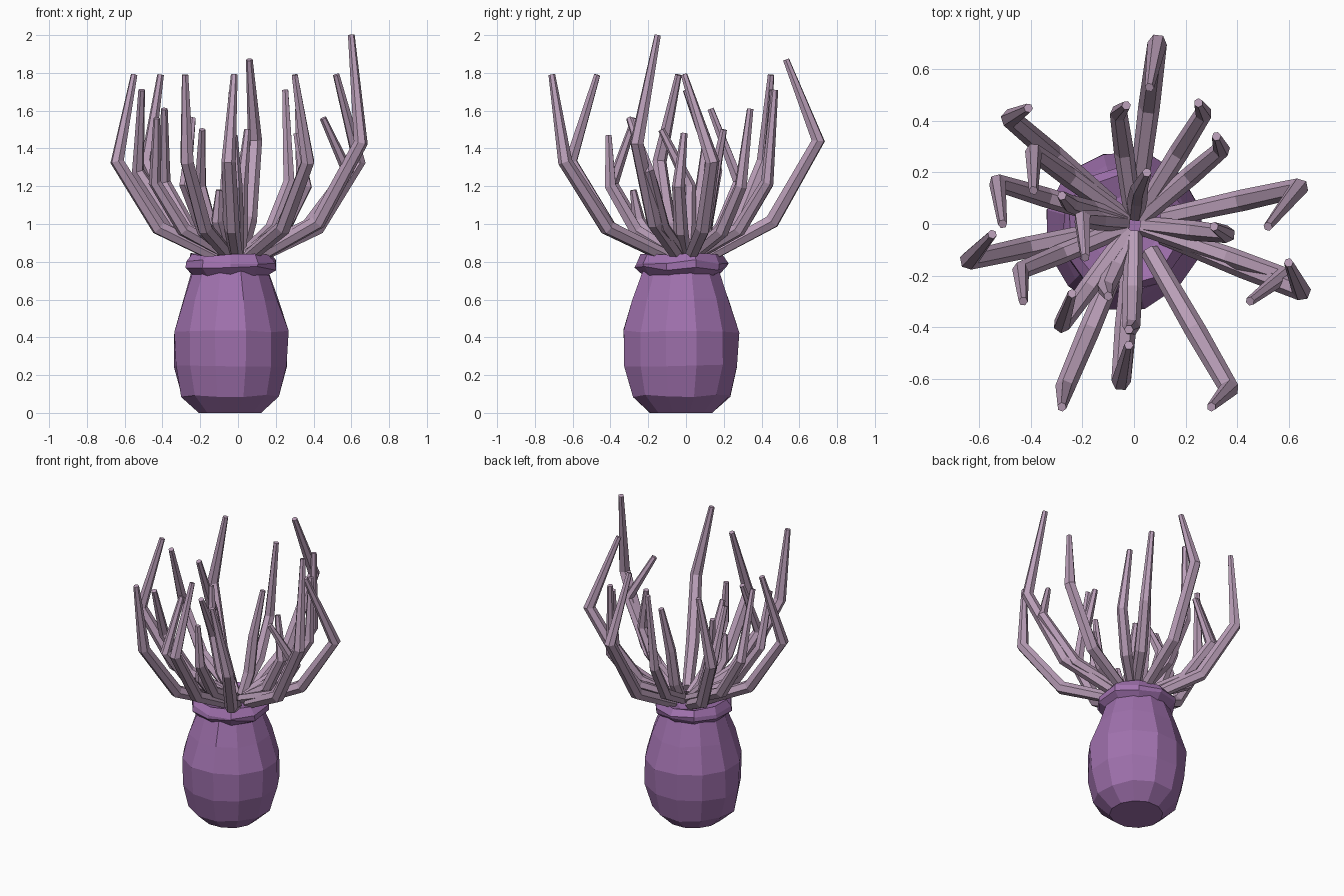
import bpy, bmesh, math, random
from mathutils import Vector

if "Cube" in bpy.data.objects:
    bpy.data.objects.remove(bpy.data.objects["Cube"])

random.seed(4)


def material(name, rgb):
    m = bpy.data.materials.new(name)
    m.diffuse_color = (*rgb, 1)
    m.use_nodes = True
    m.node_tree.nodes["Principled BSDF"].inputs["Base Color"].default_value = m.diffuse_color
    return m


PURPLE = material("purple", (0.35, 0.165, 0.42))
MAUVE = material("pale mauve", (0.49, 0.345, 0.48))


def skin_rings(name, rings, mat):
    """Bridge equal rings of points and cap both ends."""
    bm = bmesh.new()
    loops = [[bm.verts.new(p) for p in ring] for ring in rings]
    n = len(loops[0])
    for a, b in zip(loops, loops[1:]):
        for i in range(n):
            j = (i + 1) % n
            bm.faces.new((a[i], a[j], b[j], b[i]))
    bm.faces.new(loops[0][::-1])
    bm.faces.new(loops[-1])
    bmesh.ops.recalc_face_normals(bm, faces=bm.faces)
    me = bpy.data.meshes.new(name)
    bm.to_mesh(me)
    bm.free()
    me.materials.append(mat)
    ob = bpy.data.objects.new(name, me)
    bpy.context.collection.objects.link(ob)
    return ob


def lathe(name, profile, sides, wobble):
    """Faceted round part with slightly uneven rings."""
    rings = []
    for k, (r, z) in enumerate(profile):
        ring = []
        for i in range(sides):
            a = math.tau * (i + 0.5) / sides
            rr = r * (1 + random.uniform(-wobble, wobble))
            dz = 0 if k == 0 else random.uniform(-wobble, wobble) * 0.3
            ring.append((-0.04 + rr * math.cos(a), -0.025 + rr * math.sin(a), z + dz))
        rings.append(ring)
    return skin_rings(name, rings, PURPLE)


# Barrel-shaped body and the flared lip around the mouth
lathe("body", [(0.17, 0), (0.265, 0.09), (0.305, 0.25), (0.312, 0.43),
               (0.262, 0.60), (0.208, 0.75)], 12, 0.025)
lathe("mouth_rim", [(0.20, 0.725), (0.245, 0.765), (0.243, 0.80),
                    (0.215, 0.84), (0.13, 0.81)], 10, 0.04)


def tentacle(name, points, radii, sides=6):
    """Tapered faceted tube with mitred bends."""
    pts = [Vector(p) for p in points]
    rings = []
    for i, p in enumerate(pts):
        before = (p - pts[i - 1]).normalized() if i else Vector()
        after = (pts[i + 1] - p).normalized() if i < len(pts) - 1 else Vector()
        t = (before + after).normalized()
        out = Vector((pts[2].x - pts[0].x, pts[2].y - pts[0].y, 0))
        side = out.cross(Vector((0, 0, 1))).normalized()
        side = (side - t * side.dot(t)).normalized()
        up = side.cross(t)
        rings.append([p + radii[i] * (side * math.cos(math.tau * k / sides)
                                      + up * math.sin(math.tau * k / sides))
                      for k in range(sides)])
    skin_rings(name, rings, MAUVE)


# Long outer tentacles: elbow and tip
OUTER = [
    ((0.09, 0.70, 1.44), (0.06, 0.53, 1.87)),
    ((0.64, 0.14, 1.33), (0.52, -0.01, 1.79)),
    ((0.65, -0.26, 1.43), (0.60, -0.15, 2.00)),
    ((0.37, -0.64, 1.33), (0.30, -0.71, 1.79)),
    ((-0.05, -0.61, 1.33), (-0.02, -0.47, 1.79)),
    ((-0.27, -0.64, 1.33), (-0.28, -0.71, 1.79)),
    ((-0.64, -0.14, 1.33), (-0.55, -0.04, 1.79)),
    ((-0.48, 0.41, 1.33), (-0.41, 0.45, 1.79)),
]
# Shorter inner tentacles: elbow and tip
INNER = [
    ((0.27, 0.43, 1.22), (0.25, 0.47, 1.71)),
    ((-0.53, 0.16, 1.28), (-0.51, 0.00, 1.71)),
    ((-0.39, 0.28, 1.22), (-0.39, 0.13, 1.61)),
    ((0.34, 0.29, 1.20), (0.32, 0.34, 1.61)),
    ((0.58, -0.20, 1.28), (0.45, -0.30, 1.56)),
    ((-0.44, -0.18, 1.22), (-0.43, -0.30, 1.56)),
    ((-0.28, -0.39, 1.21), (-0.24, -0.27, 1.56)),
    ((-0.20, 0.02, 1.20), (-0.19, -0.13, 1.50)),
    ((0.02, 0.14, 1.20), (0.05, 0.20, 1.50)),
    ((-0.06, 0.43, 1.21), (-0.03, 0.46, 1.71)),
    ((0.36, -0.04, 1.20), (0.31, -0.01, 1.48)),
    ((-0.01, -0.40, 1.20), (-0.02, -0.41, 1.47)),
    ((-0.25, 0.08, 1.18), (-0.28, 0.11, 1.48)),
    ((-0.11, -0.25, 1.02), (-0.10, -0.28, 1.18)),
]


def plant(label, table, root_radius, bend, mid_z, radii):
    for n, (elbow, tip) in enumerate(table, 1):
        e = Vector(elbow)
        d = Vector((e.x, e.y, 0)).normalized()
        root = d * root_radius + Vector((0, 0, 0.83))
        mid = root.lerp(e, bend)
        mid.z = 0.83 + mid_z * (e.z - 0.83)
        tentacle(f"{label}_{n}", [root, mid, e, tip], radii)


plant("outer_tentacle", OUTER, 0.12, 0.58, 0.30, (0.036, 0.042, 0.038, 0.018))
plant("inner_tentacle", INNER, 0.04, 0.62, 0.36, (0.034, 0.039, 0.034, 0.018))
